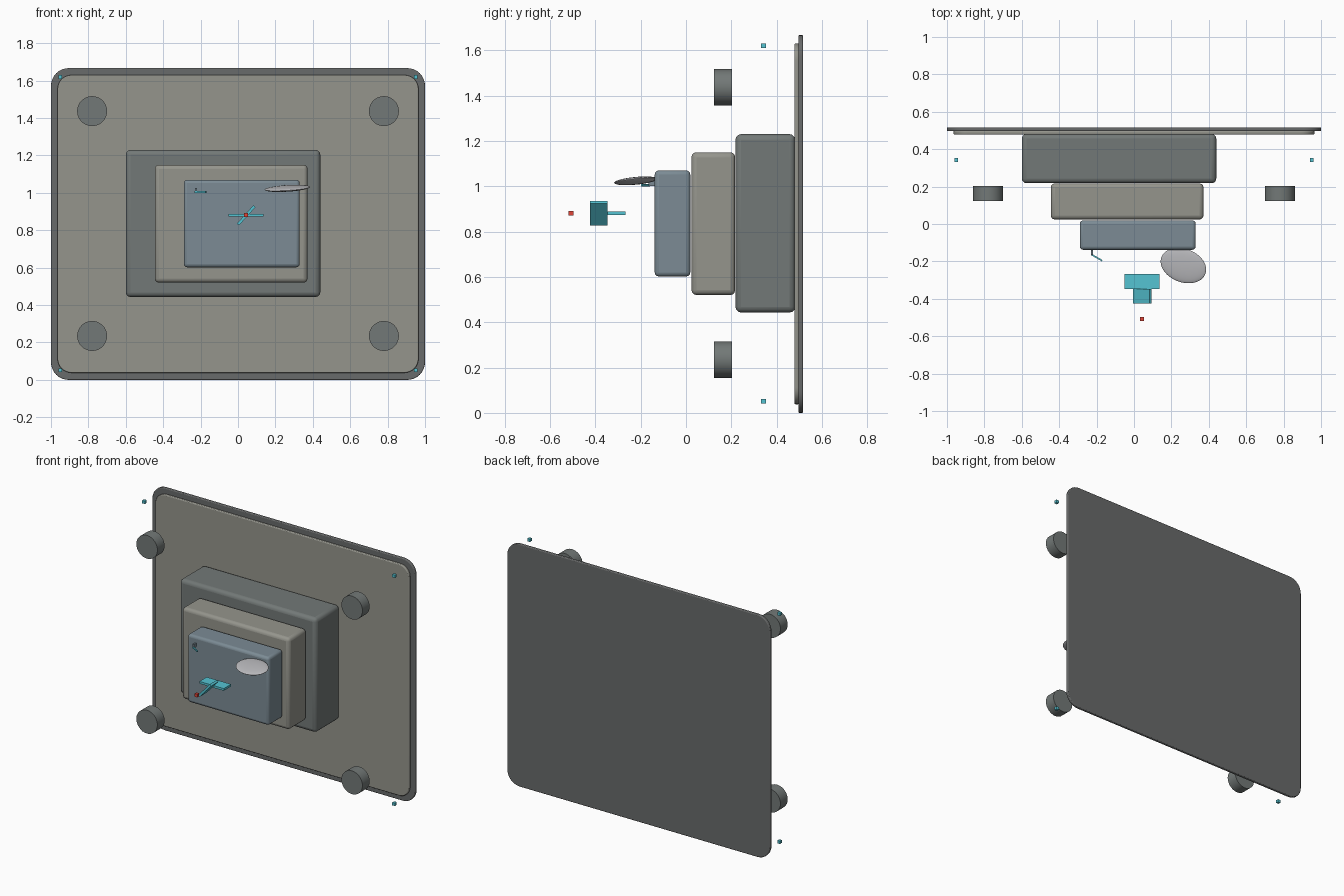
import bpy, bmesh, math
from mathutils import Vector

if "Cube" in bpy.data.objects:
    bpy.data.objects.remove(bpy.data.objects["Cube"])


def material(name, rgb):
    m = bpy.data.materials.new(name)
    m.diffuse_color = (*rgb, 1)
    m.use_nodes = True
    m.node_tree.nodes["Principled BSDF"].inputs["Base Color"].default_value = m.diffuse_color
    return m


DARK = material("dark_grey", (0.14, 0.145, 0.145))
WARM = material("warm_grey", (0.30, 0.30, 0.265))
SLATE = material("slate", (0.17, 0.19, 0.185))
BLUE = material("blue_grey", (0.20, 0.26, 0.30))
PALE = material("pale_grey", (0.5, 0.5, 0.52))
TEAL = material("teal", (0.09, 0.55, 0.65))
RED = material("red", (0.75, 0.06, 0.04))


def finish(name, bm, mat, bevel=0, segments=3):
    me = bpy.data.meshes.new(name)
    bm.to_mesh(me)
    bm.free()
    ob = bpy.data.objects.new(name, me)
    bpy.context.collection.objects.link(ob)
    me.materials.append(mat)
    if bevel:
        mod = ob.modifiers.new("soft_edges", "BEVEL")
        mod.width, mod.segments = bevel, segments
        mod.limit_method, mod.angle_limit = "ANGLE", math.radians(40)
    bpy.ops.object.select_all(action="DESELECT")
    ob.select_set(True)
    bpy.context.view_layer.objects.active = ob
    bpy.ops.object.shade_smooth_by_angle(angle=math.radians(35))
    return ob


def box(name, lo, hi, mat, bevel=0, corner=0, rot=(0, 0, 0)):
    """Box from min/max corners; corner rounds its outline seen from the front."""
    lo, hi = Vector(lo), Vector(hi)
    bm = bmesh.new()
    bmesh.ops.create_cube(bm, size=1)
    bmesh.ops.scale(bm, vec=hi - lo, verts=bm.verts)
    if corner:
        edges = [e for e in bm.edges
                 if abs(e.verts[0].co.y - e.verts[1].co.y) > 1e-5]
        bmesh.ops.bevel(bm, geom=edges, offset=corner, segments=8,
                        profile=0.5, affect="EDGES")
    ob = finish(name, bm, mat, bevel)
    ob.location = (lo + hi) / 2
    ob.rotation_euler = rot
    return ob


def cube(name, centre, size, mat):
    c, h = Vector(centre), Vector((size / 2,) * 3)
    return box(name, c - h, c + h, mat)


# Back panel and its raised inner sheet
box("back_panel", (-1, 0.496, 0), (1, 0.517, 1.667), DARK, 0.005, 0.095)
box("inner_panel", (-0.965, 0.478, 0.038), (0.965, 0.498, 1.63), WARM, 0.005, 0.075)

# Stepped housing, large to small
box("large_housing", (-0.6, 0.218, 0.443), (0.44, 0.482, 1.23), SLATE, 0.025)
box("middle_housing", (-0.445, 0.024, 0.52), (0.372, 0.217, 1.15), WARM, 0.022)
box("front_housing", (-0.29, -0.138, 0.602), (0.33, 0.019, 1.07), BLUE, 0.018)

# Four round feet and four corner markers
for sx, side in ((-1, "left"), (1, "right")):
    for z, level in ((0.235, "lower"), (1.437, "upper")):
        bm = bmesh.new()
        bmesh.ops.create_cone(bm, cap_ends=True, segments=48,
                              radius1=0.08, radius2=0.08, depth=0.078)
        foot = finish(f"foot_{level}_{side}", bm, SLATE)
        foot.location = (sx * 0.78, 0.163, z)
        foot.rotation_euler.x = math.pi / 2
    for z, level in ((0.052, "lower"), (1.62, "upper")):
        cube(f"corner_marker_{level}_{side}", (sx * 0.951, 0.342, z), 0.02, TEAL)

# Floating blades and red tip
box("flat_blade", (-0.05, -0.347, 0.873), (0.135, -0.268, 0.888), TEAL)
box("tilted_blade", (-0.022, -0.424, 0.8725), (0.11, -0.347, 0.8875), TEAL,
    rot=(0, -math.radians(48), 0))
cube("red_tip", (0.042, -0.507, 0.881), 0.021, RED)

# Flattened oval disc leaning on the front housing
bm = bmesh.new()
bmesh.ops.create_uvsphere(bm, u_segments=48, v_segments=24, radius=1)
bmesh.ops.scale(bm, vec=(0.126, 0.09, 0.014), verts=bm.verts)
disc = finish("oval_disc", bm, PALE)
disc.location = (0.264, -0.222, 1.024)
disc.rotation_euler = (math.radians(8), math.radians(-2), math.radians(-21))

# Small latch: post and angled arm
box("latch_post", (-0.23, -0.165, 1.002), (-0.22, -0.13, 1.026), BLUE)
box("latch_arm", (-0.234, -0.183, 1.0), (-0.166, -0.175, 1.009), TEAL,
    rot=(0, 0, math.radians(-30)))
